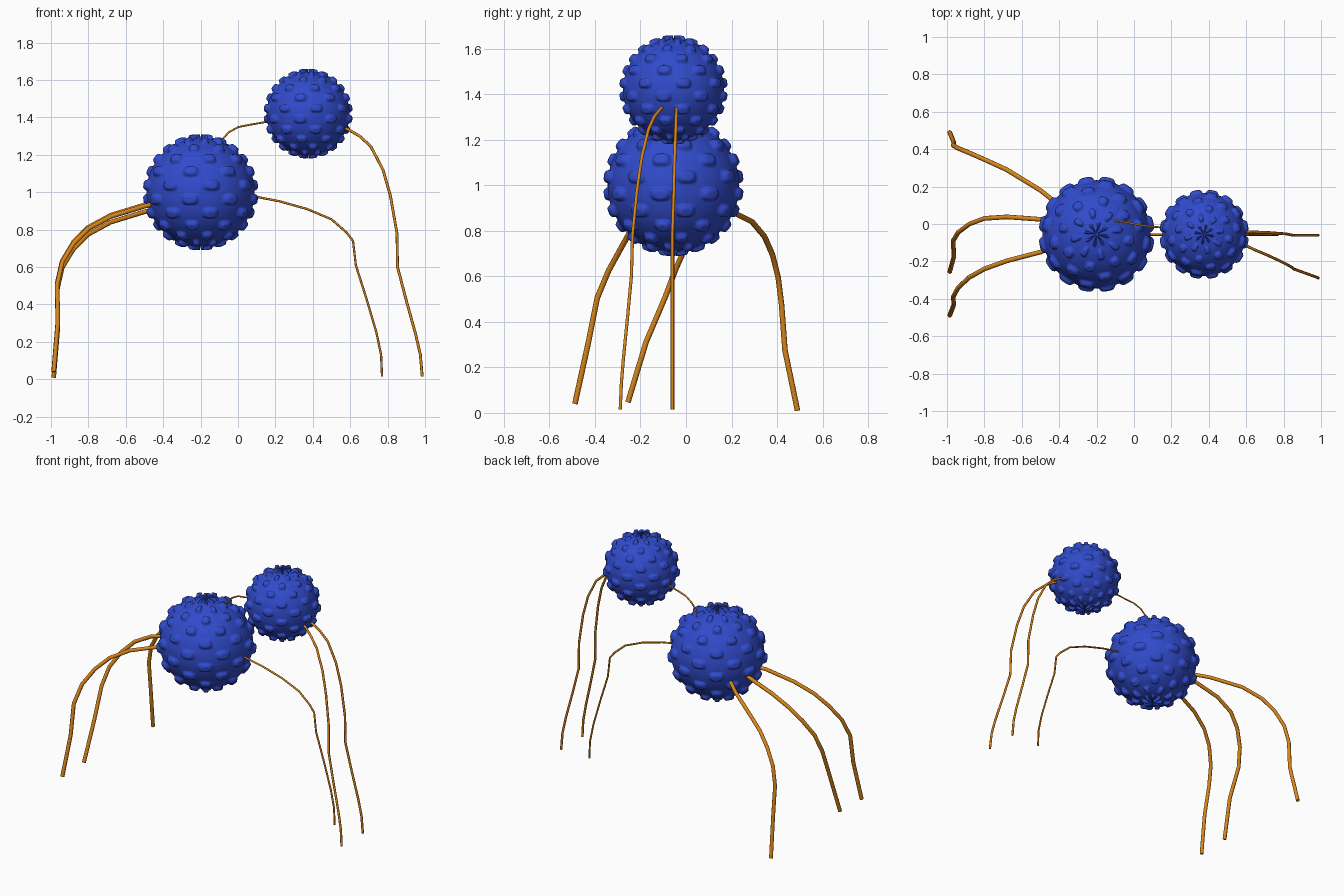
import bpy, bmesh
from math import sin, atan2, acos
from mathutils import Vector

if "Cube" in bpy.data.objects:
    bpy.data.objects.remove(bpy.data.objects["Cube"])


def material(name, color):
    m = bpy.data.materials.new(name)
    m.diffuse_color = color
    m.use_nodes = True
    m.node_tree.nodes["Principled BSDF"].inputs["Base Color"].default_value = m.diffuse_color
    return m


BLUE = material("blue", (0.03, 0.07, 0.60, 1))
ORANGE = material("orange", (0.70, 0.24, 0.01, 1))


def bumpy_ball(name, center, radius, height):
    """Sphere with staggered rows of raised studs"""
    bm = bmesh.new()
    bmesh.ops.create_uvsphere(bm, u_segments=192, v_segments=144, radius=1)
    for v in bm.verts:
        n = v.co.normalized()
        s = -sin(8 * atan2(n.y, n.x)) * sin(12 * acos(max(-1, min(1, n.z))))
        t = max(0, min(1, (s - 0.3) / 0.5))
        v.co = n * (radius + height * (1 - (1 - t) ** 2))
    for f in bm.faces:
        f.smooth = True
    me = bpy.data.meshes.new(name)
    bm.to_mesh(me)
    bm.free()
    ob = bpy.data.objects.new(name, me)
    ob.location = center
    me.materials.append(BLUE)
    bpy.context.collection.objects.link(ob)


def rod(name, points, radius):
    """Bent round rod along a path"""
    cu = bpy.data.curves.new(name, 'CURVE')
    cu.dimensions = '3D'
    cu.bevel_depth = radius
    cu.bevel_resolution = 2
    cu.use_fill_caps = True
    sp = cu.splines.new('POLY')
    sp.points.add(len(points) - 1)
    for p, co in zip(sp.points, points):
        p.co = (*co, 1)
    cu.materials.append(ORANGE)
    bpy.context.collection.objects.link(bpy.data.objects.new(name, cu))


# Two studded balls
bumpy_ball("large_ball", (-0.20, -0.055, 1.0), 0.289, 0.022)
bumpy_ball("small_ball", (0.375, -0.055, 1.42), 0.222, 0.018)

# Thick legs on the left: shared x/z path, own y values
side = [(-0.40, 0.935), (-0.50, 0.91), (-0.68, 0.855), (-0.80, 0.79), (-0.88, 0.71),
        (-0.94, 0.61), (-0.967, 0.49), (-0.963, 0.29), (-0.985, 0.025)]
thick = {
    "left_leg_back": ([0.10, 0.18, 0.29, 0.345, 0.38, 0.405, 0.42, 0.435, 0.49], -0.015),
    "left_leg_middle": ([0.005, 0.025, 0.038, 0.03, 0.00, -0.045, -0.09, -0.175, -0.255], 0.022),
    "left_leg_front": ([-0.10, -0.15, -0.197, -0.24, -0.285, -0.34, -0.39, -0.43, -0.488], 0.015),
}
for name, (ys, dz) in thick.items():
    rod(name, [(x, y, z + dz) for (x, z), y in zip(side, ys)], 0.0125)

# Thin legs on the right
rod("right_leg_inner", [(x, -0.057, z) for x, z in [
    (0.05, 0.98), (0.11, 0.973), (0.22, 0.952), (0.37, 0.91), (0.50, 0.855), (0.58, 0.785),
    (0.615, 0.74), (0.63, 0.61), (0.69, 0.42), (0.74, 0.25), (0.765, 0.13), (0.77, 0.015)]], 0.006)
outer = [(0.53, 1.355), (0.59, 1.335), (0.65, 1.30), (0.71, 1.245), (0.775, 1.12), (0.815, 0.98),
         (0.85, 0.78), (0.853, 0.60), (0.90, 0.42), (0.95, 0.24), (0.975, 0.13), (0.985, 0.015)]
outer_y = {
    "right_leg_back": [-0.042, -0.042, -0.043, -0.045, -0.05, -0.053] + [-0.06] * 6,
    "right_leg_front": [-0.09, -0.112, -0.14, -0.165, -0.195, -0.215, -0.235, -0.24,
                        -0.257, -0.275, -0.284, -0.289],
}
for name, ys in outer_y.items():
    rod(name, [(x, y, z) for (x, z), y in zip(outer, ys)], 0.0075)

# Thin link between the balls
rod("link", [(-0.13, 0.025, 1.22), (-0.09, 0.015, 1.275), (-0.05, 0.01, 1.32), (0.0, 0.0, 1.348),
             (0.06, -0.01, 1.36), (0.14, -0.018, 1.374), (0.20, -0.025, 1.385)], 0.005)
